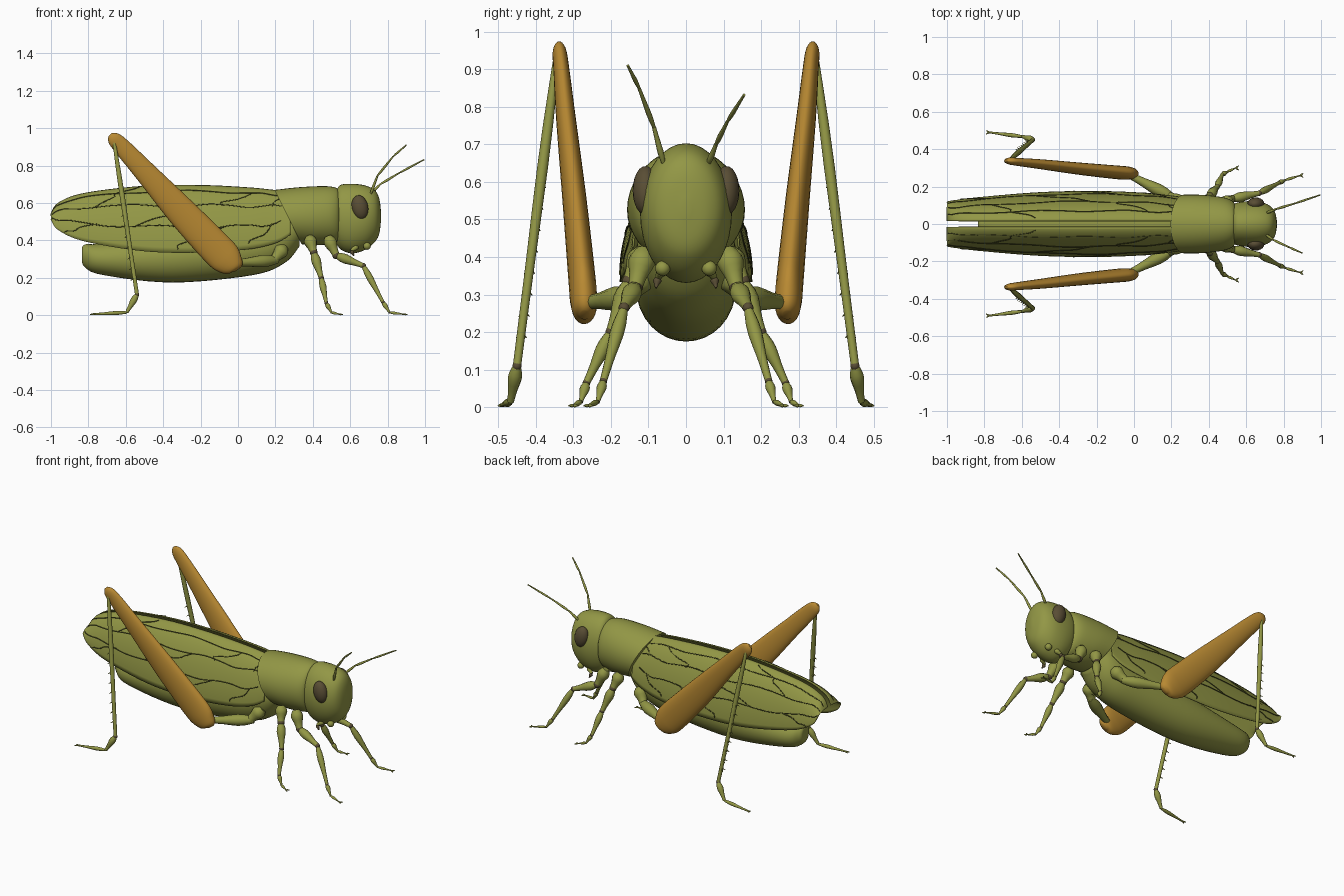
import bpy, bmesh, math, random
from mathutils import Vector, Matrix

random.seed(4)
if "Cube" in bpy.data.objects:
    bpy.data.objects.remove(bpy.data.objects["Cube"])


def material(name, rgb):
    m = bpy.data.materials.new(name)
    m.use_nodes = True
    m.diffuse_color = (*rgb, 1)
    m.node_tree.nodes["Principled BSDF"].inputs["Base Color"].default_value = (*rgb, 1)
    return m


GREEN = material("olive green", (0.29, 0.31, 0.06))
AMBER = material("amber", (0.48, 0.25, 0.032))
BROWN = material("dark brown", (0.10, 0.075, 0.035))
VEIN = material("vein green", (0.06, 0.065, 0.015))


def finish(name, bm, mat):
    bmesh.ops.recalc_face_normals(bm, faces=bm.faces)
    mesh = bpy.data.meshes.new(name)
    bm.to_mesh(mesh)
    bm.free()
    for p in mesh.polygons:
        p.use_smooth = True
    mesh.set_sharp_from_angle(angle=math.radians(50))
    mesh.materials.append(mat)
    ob = bpy.data.objects.new(name, mesh)
    bpy.context.collection.objects.link(ob)
    return ob


def smooth_row(rows, u):
    """Value at u (0 to 1) on a smooth curve through rows of numbers."""
    f = u * (len(rows) - 1)
    i = min(int(f), len(rows) - 2)
    t = f - i
    a, b, c, d = (rows[max(0, min(len(rows) - 1, i + k))] for k in (-1, 0, 1, 2))
    return [q + t * ((r - p) / 2 + t * (p - 2.5 * q + 2 * r - s / 2 + t * (1.5 * (q - r) + (s - p) / 2)))
            for p, q, r, s in zip(a, b, c, d)]


def loft(name, rows, mat, steps=24, sides=24, along=None):
    """Closed skin through rows of (x, y, z, half width, half height)."""
    bm = bmesh.new()
    path = [smooth_row(rows, k / steps) for k in range(steps + 1)]
    rings = []
    for k, (x, y, z, w, h) in enumerate(path):
        t = along or Vector(path[min(k + 1, steps)][:3]) - Vector(path[max(k - 1, 0)][:3])
        t = t.normalized()
        side = (Vector((0, 1, 0)) - t * t.y).normalized()
        up = t.cross(side)
        w, h = max(w, 0.001), max(h, 0.001)
        rings.append([bm.verts.new(Vector((x, y, z)) + side * w * math.cos(a) + up * h * math.sin(a))
                      for a in (2 * math.pi * j / sides for j in range(sides))])
    for r0, r1 in zip(rings, rings[1:]):
        for j in range(sides):
            n = (j + 1) % sides
            bm.faces.new((r0[j], r0[n], r1[n], r1[j]))
    bm.faces.new(rings[0])
    bm.faces.new(rings[-1])
    return finish(name, bm, mat)


def ball(name, at, size, mat, tilt=0):
    bm = bmesh.new()
    m = Matrix.Translation(at) @ Matrix.Rotation(tilt, 4, "Y") @ Matrix.Diagonal((*size, 1))
    bmesh.ops.create_uvsphere(bm, u_segments=20, v_segments=12, radius=1, matrix=m)
    return finish(name, bm, mat)


def limb(name, a, b, r0, r1, bulge=1.25, mat=GREEN):
    """Straight segment, slightly swollen towards its start."""
    a, b = Vector(a), Vector(b)
    rows = [(*a.lerp(b, t), r, r) for t, r in
            ((0, r0 * 0.7), (0.3, r0 * bulge), (0.7, (r0 + r1) / 2), (1, r1))]
    return loft(name, rows, mat, 8, 10)


X = Vector((1, 0, 0))

# Trunk
loft("abdomen", [(-0.835, 0, 0.325, 0.02, 0.02), (-0.82, 0, 0.318, 0.05, 0.06),
                 (-0.72, 0, 0.30, 0.095, 0.085), (-0.35, 0, 0.31, 0.13, 0.135),
                 (0.08, 0, 0.36, 0.135, 0.145), (0.25, 0, 0.42, 0.13, 0.14),
                 (0.33, 0, 0.46, 0.10, 0.09)], GREEN, 36, 32, X)
shield = loft("thorax_shield", [(0.34, 0, 0.525, 0.157, 0.145), (0.42, 0, 0.53, 0.155, 0.155),
                                (0.5, 0, 0.535, 0.14, 0.155), (0.535, 0, 0.53, 0.115, 0.145),
                                (0.545, 0, 0.525, 0.09, 0.12)], GREEN, 20, 40, X)
for v in shield.data.vertices:  # sweep the upper rear edge backwards
    back = max(0, (0.53 - v.co.x) / 0.19)
    v.co.x -= 0.5 * back * max(0, v.co.z - 0.38)
loft("head", [(0.52, 0, 0.53, 0.09, 0.12), (0.545, 0, 0.525, 0.112, 0.17), (0.61, 0, 0.517, 0.122, 0.186),
              (0.68, 0, 0.522, 0.117, 0.172), (0.73, 0, 0.53, 0.095, 0.14), (0.755, 0, 0.53, 0.06, 0.095),
              (0.765, 0, 0.53, 0.01, 0.02)], GREEN, 30, 36, X)

# Wing outline rows: x, lower z, upper z, outer y
WING = [(-1, 0.51, 0.54, 0.118), (-0.96, 0.455, 0.60, 0.125), (-0.82, 0.395, 0.652, 0.142),
        (-0.5, 0.342, 0.69, 0.168), (-0.2, 0.335, 0.694, 0.174), (0.05, 0.352, 0.682, 0.165),
        (0.2, 0.385, 0.667, 0.15), (0.28, 0.43, 0.655, 0.14)]


def wing_point(u, v, s, lift=0):
    """u runs tail to front, v runs lower edge to ridge."""
    x, low, high, out = smooth_row(WING, u)
    a = v * math.pi / 2
    c, k = max(math.cos(a), 0) ** 1.15, math.sin(a) ** 1.15
    return (x, s * (0.015 + (out - 0.015 + lift) * c), low + (high - low + lift) * k)


def vein(name, uv, s, r=0.003):
    rows = [(*wing_point(u, v, s, 0.003), r, r) for u, v in uv]
    loft(name, rows, VEIN, 3 * len(rows), 5)


veins = [[(0.05 + 0.85 * k / 14, v + 0.02 * math.sin(k * 1.7 + v * 9)) for k in range(15)]
         for v in (0.28, 0.52, 0.74)]
for u0, v0, v1 in ((0.2, 0.05, 0.28), (0.3, 0.52, 0.9), (0.42, 0.28, 0.52), (0.5, 0.05, 0.28),
                   (0.62, 0.52, 0.74), (0.72, 0.08, 0.28), (0.82, 0.52, 0.85)):
    veins.append([(u0 + 0.025 * k + random.uniform(-0.02, 0.02), v0 + (v1 - v0) * k / 5)
                  for k in range(6)])

for s, tag in ((-1, "near"), (1, "far")):
    # Wings and veins
    bm = bmesh.new()
    nu, nv = 40, 14
    grid = [[bm.verts.new(wing_point(i / nu, j / nv, s)) for j in range(nv + 1)] for i in range(nu + 1)]
    for i in range(nu):
        for j in range(nv):
            bm.faces.new((grid[i][j], grid[i + 1][j], grid[i + 1][j + 1], grid[i][j + 1]))
    wing = finish(f"wing_{tag}", bm, GREEN)
    thick = wing.modifiers.new("thickness", "SOLIDIFY")
    thick.thickness, thick.offset = 0.005, 0
    for n, uv in enumerate(veins):
        vein(f"wing_vein_{tag}_{n}", uv, s)

    # Eyes and mouth parts
    ball(f"eye_{tag}", (0.652, s * 0.108, 0.577), (0.044, 0.034, 0.066), BROWN, -0.2)
    ball(f"cheek_{tag}", (0.69, s * 0.062, 0.37), (0.02, 0.02, 0.02), GREEN)
    limb(f"upper_palp_{tag}", (0.64, s * 0.06, 0.37), (0.605, s * 0.075, 0.345), 0.012, 0.009)
    limb(f"lower_palp_{tag}", (0.605, s * 0.075, 0.345), (0.62, s * 0.08, 0.318), 0.009, 0.003, mat=BROWN)

    # Antennae, one raised higher than the other
    if s < 0:
        pts = [(0.71, -0.06, 0.65), (0.745, -0.085, 0.745), (0.83, -0.125, 0.85), (0.9, -0.155, 0.91)]
    else:
        pts = [(0.71, 0.06, 0.65), (0.76, 0.08, 0.70), (0.86, 0.11, 0.76), (0.995, 0.155, 0.832)]
    for n, (a, b) in enumerate(zip(pts, pts[1:])):
        limb(f"antenna_{tag}_{n}", a, b, 0.0075 - 0.001 * n, 0.0055 - 0.001 * n, 1.1)

    # Fore and middle legs: joint positions from hip to toe
    for leg, pts in (("fore", [(0.48, 0.11, 0.42), (0.525, 0.135, 0.32), (0.67, 0.165, 0.265),
                               (0.775, 0.22, 0.07), (0.81, 0.235, 0.015), (0.89, 0.26, 0.005)]),
                     ("middle", [(0.38, 0.11, 0.42), (0.405, 0.15, 0.335), (0.445, 0.2, 0.2),
                                 (0.472, 0.265, 0.065), (0.5, 0.28, 0.015), (0.545, 0.3, 0.005)])):
        pts = [Vector((x, s * y, z)) for x, y, z in pts]
        radii = [0.032, 0.024, 0.017, 0.012, 0.007, 0.004]
        for n, part in enumerate(("hip", "thigh", "shin", "ankle", "toe")):
            limb(f"{leg}_{part}_{tag}", pts[n], pts[n + 1], radii[n] * 0.9, radii[n + 1] * 0.8)
            if n:
                r = radii[n] * 0.85
                ball(f"{leg}_{part}_joint_{tag}", pts[n], (r, r, r), BROWN)
        for d in (-1, 1):
            limb(f"{leg}_claw_{tag}_{d}", pts[-1], pts[-1] + Vector((0.015, d * 0.012, -0.001)), 0.004, 0.002)

    # Hind leg
    limb(f"hind_hip_{tag}", (0.25, s * 0.11, 0.365), (0.19, s * 0.15, 0.295), 0.032, 0.024)
    limb(f"hind_hip_link_{tag}", (0.21, s * 0.14, 0.295), (-0.03, s * 0.265, 0.278), 0.027, 0.018)
    loft(f"hind_thigh_{tag}", [(0.0, s * 0.27, 0.245, 0.012, 0.02), (-0.012, s * 0.27, 0.26, 0.03, 0.05),
                               (-0.05, s * 0.273, 0.292, 0.036, 0.08), (-0.11, s * 0.278, 0.35, 0.036, 0.09),
                               (-0.3, s * 0.297, 0.55, 0.032, 0.08), (-0.5, s * 0.32, 0.77, 0.026, 0.058),
                               (-0.62, s * 0.332, 0.9, 0.021, 0.046), (-0.665, s * 0.337, 0.945, 0.018, 0.036),
                               (-0.685, s * 0.338, 0.965, 0.006, 0.012)], AMBER, 40, 24)
    knee, heel = Vector((-0.662, s * 0.345, 0.925)), Vector((-0.54, s * 0.45, 0.11))
    limb(f"hind_shin_{tag}", knee, heel, 0.013, 0.011, 1.1)
    for n in range(8):  # spines behind the shin
        p = knee.lerp(heel, 0.4 + 0.07 * n)
        for d in (-1, 1):
            limb(f"shin_spine_{tag}_{n}_{d}", p, p + Vector((-0.02, d * 0.014, -0.015)), 0.0035, 0.001)
    sole, toe = Vector((-0.595, s * 0.467, 0.015)), Vector((-0.775, s * 0.49, 0.006))
    ball(f"hind_heel_{tag}", heel, (0.012, 0.012, 0.012), BROWN)
    limb(f"hind_ankle_{tag}", heel, sole, 0.015, 0.009)
    limb(f"hind_foot_{tag}", sole, toe, 0.009, 0.005)
    for d in (-1, 1):
        limb(f"hind_claw_{tag}_{d}", toe, toe + Vector((-0.015, d * 0.01, -0.002)), 0.004, 0.002)
